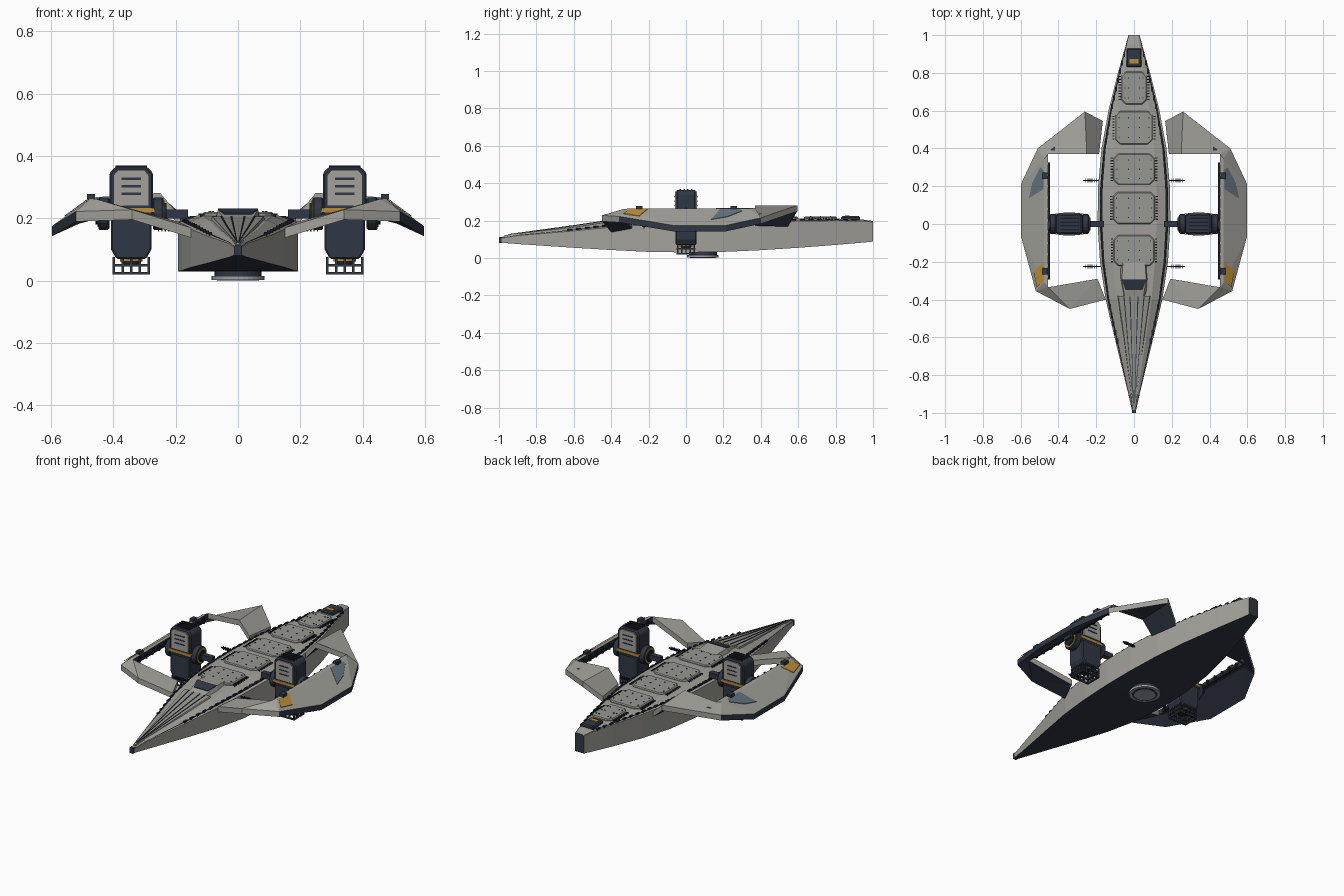
import bpy, bmesh, math
from mathutils import Matrix, Vector

if "Cube" in bpy.data.objects:
    bpy.data.objects.remove(bpy.data.objects["Cube"], do_unlink=True)


def material(name, r, g, b):
    m = bpy.data.materials.new(name)
    m.use_nodes = True
    m.diffuse_color = (r, g, b, 1)
    m.node_tree.nodes["Principled BSDF"].inputs["Base Color"].default_value = (r, g, b, 1)
    return m


GREY = material("hull grey", .36, .355, .325)
PANEL = material("panel grey", .31, .31, .285)
NAVY = material("dark navy", .03, .038, .058)
BLACK = material("black trim", .012, .014, .02)
ORANGE = material("orange", .50, .27, .035)
GLASS = material("blue grey glass", .13, .18, .22)
STEEL = material("steel", .32, .36, .39)


def finish(name, bm, mats, mirror=False, bevel=0):
    bmesh.ops.recalc_face_normals(bm, faces=bm.faces)
    me = bpy.data.meshes.new(name)
    bm.to_mesh(me)
    bm.free()
    for m in mats:
        me.materials.append(m)
    ob = bpy.data.objects.new(name, me)
    bpy.context.collection.objects.link(ob)
    if bevel:
        mod = ob.modifiers.new("Bevel", "BEVEL")
        mod.width, mod.segments = bevel, 1
    if mirror:
        ob.modifiers.new("Mirror", "MIRROR").use_mirror_merge = False
    return ob


def loft(name, sections, mats, slots=None, cap=0, **kw):
    """Skin closed sections; slots gives the material of each strip."""
    bm = bmesh.new()
    rings = [[bm.verts.new(p) for p in s] for s in sections]
    n = len(rings[0])
    for a, b in zip(rings, rings[1:]):
        for i in range(n):
            f = bm.faces.new((a[i], a[(i + 1) % n], b[(i + 1) % n], b[i]))
            f.material_index = slots[i] if slots else 0
    for r in (rings[0], rings[-1]):
        bm.faces.new(r).material_index = cap
    return finish(name, bm, mats, **kw)


def plate(name, pts, t, mat, **kw):
    """Flat outline thickened upwards."""
    return loft(name, [pts, [(x, y, z + t) for x, y, z in pts]], [mat], **kw)


def prism(name, outline, y0, y1, mat, **kw):
    """Front outline (x, z) stretched along y."""
    return loft(name, [[(x, y, z) for x, z in outline] for y in (y0, y1)], [mat], **kw)


def boxes(name, items, mat, **kw):
    bm = bmesh.new()
    for c, s in items:
        bmesh.ops.create_cube(bm, size=1, matrix=Matrix.Translation(c) @ Matrix.Diagonal((*s, 1)))
    return finish(name, bm, [mat], **kw)


def cylinder(name, c, r, depth, axis, mat, n=20, r2=None, **kw):
    bm = bmesh.new()
    rot = Vector((0, 0, 1)).rotation_difference(Vector(axis)).to_matrix().to_4x4()
    bmesh.ops.create_cone(bm, cap_ends=True, segments=n, radius1=r, radius2=r2 or r, depth=depth,
                          matrix=Matrix.Translation(c) @ rot)
    return finish(name, bm, [mat], **kw)


# Hull stations: y, half width, keel z, sheer z, deck z
HULL = [(-1, .008, .083, .105, .11), (-.9, .03, .075, .12, .13), (-.6, .103, .055, .145, .165),
        (-.4, .15, .043, .165, .195), (-.2, .18, .033, .178, .208), (0, .193, .03, .185, .213),
        (.2, .19, .033, .19, .213), (.4, .172, .042, .195, .213), (.6, .135, .055, .197, .211),
        (.8, .085, .07, .2, .211), (.95, .043, .083, .198, .205), (1, .03, .088, .192, .198)]


def hull_at(y):
    for a, b in zip(HULL, HULL[1:]):
        if a[0] <= y <= b[0]:
            k = (y - a[0]) / (b[0] - a[0])
            return [p + (q - p) * k for p, q in zip(a, b)][1:]


def hull_section(y, w, zb, zs, zd):
    right = [(w, zb), (w, zs), (.94 * w, zs + .2 * (zd - zs)), (.87 * w, zs + .35 * (zd - zs)), (.62 * w, zd)]
    return [(x, y, z) for x, z in right] + [(-x, y, z) for x, z in reversed(right)]


loft("hull", [hull_section(*s) for s in HULL], [GREY, NAVY, BLACK],
     slots=[0, 0, 2, 0, 0, 0, 2, 0, 0, 1], cap=1)

# Ribs along the deck edge
ribs = []
for i in range(34):
    y = -.62 + i * .046
    w, zb, zs, zd = hull_at(y)
    ribs.append(((.9 * w, y, zs + .33 * (zd - zs)), (.01, .026, .012)))
boxes("deck_edge_ribs", ribs, BLACK, mirror=True)

# Raised deck panels with side grilles and bolts
grilles, bolts = [], []
for i, (y, h, w) in enumerate([(.72, .088, .068), (.51, .088, .1), (.29, .082, .11),
                               (.085, .085, .112), (-.14, .082, .108)]):
    c = .025
    pts = [(w - c, -h), (w, -h + c), (w, h - c), (w - c, h)]
    pts += [(-x, v) for x, v in reversed(pts)]
    plate(f"deck_panel_{i + 1}", [(x, y + v, .203) for x, v in pts], .018, PANEL, bevel=.005)
    for k in range(9):
        grilles.append(((w + .008, y + (k - 4) * .015, .21), (.012, .006, .012)))
    bolts += [((sx, y + sy * h, .222), (.006, .006, .004)) for sx in (.03, w - .02) for sy in (-.6, 0, .6)]
boxes("deck_grilles", grilles, BLACK, mirror=True)
boxes("deck_bolts", bolts, NAVY, mirror=True)

# Nose spine and its grooves
loft("nose_spine", [[(-w, y, z - .02), (w, y, z - .02), (w * .9, y, z), (-w * .9, y, z)]
                    for y, w, z in [(-.97, .006, .122), (-.6, .058, .173), (-.38, .092, .206)]], [PANEL])
for n, a in (("inner", .018), ("outer", .05)):
    loft(f"nose_groove_{n}", [[(x, y, z), (x + d, y, z), (x + d, y, z + .003), (x, y, z + .003)]
                              for y, x, d, z in [(-.95, .002, .002, .125), (-.6, a * .65, .004, .173),
                                                 (-.385, a, .006, .205)]], [NAVY], mirror=True)
boxes("nose_tip", [((0, -.988, .097), (.022, .024, .032))], NAVY)

# Cockpit
loft("cockpit", [[(-b, y, .18), (b, y, .18), (t, y, z), (-t, y, z)] for y, b, t, z in
                 [(-.385, .068, .05, .204), (-.29, .076, .064, .229), (-.2, .08, .058, .222)]], [GREY])
plate("cockpit_window", [(-.045, -.35, .211), (.045, -.35, .211), (.064, -.293, .226), (-.064, -.293, .226)],
      .006, NAVY)

# Stern box
boxes("stern_box", [((0, .88, .21), (.082, .1, .028))], NAVY, bevel=.006)
boxes("stern_plate", [((0, .862, .226), (.05, .024, .005))], ORANGE)

# Belly hatch
cylinder("belly_mount", (0, .09, .022), .075, .025, (0, 0, 1), NAVY, n=32)
cylinder("belly_ring", (0, .09, .009), .085, .012, (0, 0, 1), STEEL, n=32)
cylinder("belly_recess", (0, .09, .005), .068, .007, (0, 0, 1), NAVY, n=32)
cylinder("belly_lens", (0, .09, .003), .058, .006, (0, 0, 1), STEEL, n=32)

# Wing loop: two arms joined by a long outer pod
WING = dict(A=(.455, -.335, .262), B=(.455, .37, .268), C=(.475, -.31, .264), D=(.475, .345, .264),
            E=(.52, -.355, .222), F=(.597, -.07, .175), G=(.597, .215, .175), H=(.51, .40, .215),
            R=(.15, -.40, .17), S=(.193, -.29, .19), M=(.34, -.45, .228),
            J=(.165, .545, .2), K=(.185, .37, .205), P=(.26, .595, .282), Q=(.25, .37, .282))
bm = bmesh.new()
top = {k: bm.verts.new(p) for k, p in WING.items()}
low = {k: bm.verts.new((x, y, z - .032)) for k, (x, y, z) in WING.items()}
for face in "ACDB AEC CEF CFGD DGH BDH RMS SMA MEA KQPJ QBHP".split():
    bm.faces.new([top[k] for k in face])
    bm.faces.new([low[k] for k in reversed(face)]).material_index = 1
for a, b in zip("RMEFGHPJKQBAS", "MEFGHPJKQBASR"):
    f = bm.faces.new((top[a], low[a], low[b], top[b]))
    f.material_index = 1 if a + b in ("EF", "FG", "GH", "BA") else 0
finish("wing", bm, [GREY, NAVY], mirror=True)


def on_pod(pts, lift=.001):
    return [(x, y, .264 - .73 * (x - .475) + lift) for x, y in pts]


plate("pod_window", on_pod([(.479, .185), (.557, .135), (.538, .22), (.495, .30), (.479, .285)]),
      .003, GLASS, mirror=True)
plate("pod_marking", on_pod([(.48, -.205), (.479, -.30), (.515, -.335), (.532, -.25)]),
      .003, ORANGE, mirror=True)
boxes("pod_lights", [((.472, y, .27), (.026, .036, .018)) for y in (-.25, .255)], NAVY, mirror=True)
boxes("pod_inner_rail", [((.452, .015, .238), (.012, .62, .014))] +
      [((.45, -.28 + i * .06, .245), (.012, .012, .036)) for i in range(11)], BLACK, mirror=True)

# Engine nacelles
prism("engine_upper", [(.272, .2), (.413, .2), (.413, .345), (.394, .365), (.291, .365), (.272, .345)],
      -.052, .052, NAVY, mirror=True, bevel=.006)
prism("engine_lower", [(.278, .21), (.278, .1), (.295, .07), (.39, .07), (.407, .1), (.407, .21)],
      -.056, .056, NAVY, mirror=True, bevel=.005)
boxes("engine_band", [((.3425, 0, .226), (.148, .11, .014))], ORANGE, mirror=True)
boxes("engine_cap_ribs", [((.3425, y, .365), (.1, .008, .008)) for y in (-.03, -.01, .01, .03)],
      BLACK, mirror=True)
for side, s in (("front", -1), ("rear", 1)):
    prism(f"engine_cover_{side}", [(.286, .24), (.4, .24), (.4, .338), (.385, .355), (.3, .355), (.286, .338)],
          s * .05, s * .059, GREY, mirror=True)
    boxes(f"engine_slits_{side}", [((.3425, s * .059, z), (.062, .004, .007)) for z in (.279, .303, .327)],
          NAVY, mirror=True)

# Exhaust cage below each engine
cage = []
for i in range(5):
    d = (i - 2) * .028
    cage += [((.3425 + d, s * .045, .048), (.008, .008, .055)) for s in (-1, 1)]
    cage += [((.3425 + s * .056, d * .8, .048), (.008, .008, .055)) for s in (-1, 1)]
for z in (.024, .05):
    cage += [((.3425, s * .045, z), (.12, .009, .008)) for s in (-1, 1)]
    cage += [((.3425 + s * .056, 0, z), (.009, .09, .008)) for s in (-1, 1)]
boxes("exhaust_cage", cage, NAVY, mirror=True)
cylinder("exhaust_ring", (.3425, 0, .067), .036, .01, (0, 0, 1), ORANGE, mirror=True)
cylinder("exhaust_core", (.3425, 0, .058), .027, .02, (0, 0, 1), BLACK, mirror=True)

# Pivot hubs and axle
for n, x, s in (("inner", .256, -1), ("outer", .43, 1)):
    cylinder(f"hub_{n}", (x, 0, .215), .052, .034, (1, 0, 0), NAVY, mirror=True, bevel=.004)
    cylinder(f"hub_ring_{n}", (x + s * .014, 0, .215), .043, .012, (1, 0, 0), ORANGE, mirror=True)
    cylinder(f"hub_cap_{n}", (x + s * .02, 0, .215), .034, .014, (1, 0, 0), BLACK, mirror=True)
boxes("axle", [((.21, 0, .214), (.1, .03, .03)), ((.455, 0, .235), (.03, .06, .04))], NAVY, mirror=True)

# Side antennas with cross pins
aerials = []
for y in (-.225, .23):
    aerials.append(((.22, y, .168), (.1, .006, .006)))
    for i in range(6):
        aerials += [((.2 + i * .011, y, .168), (.004, .02, .004)), ((.2 + i * .011, y, .168), (.004, .004, .02))]
boxes("side_antennas", aerials, BLACK, mirror=True)
